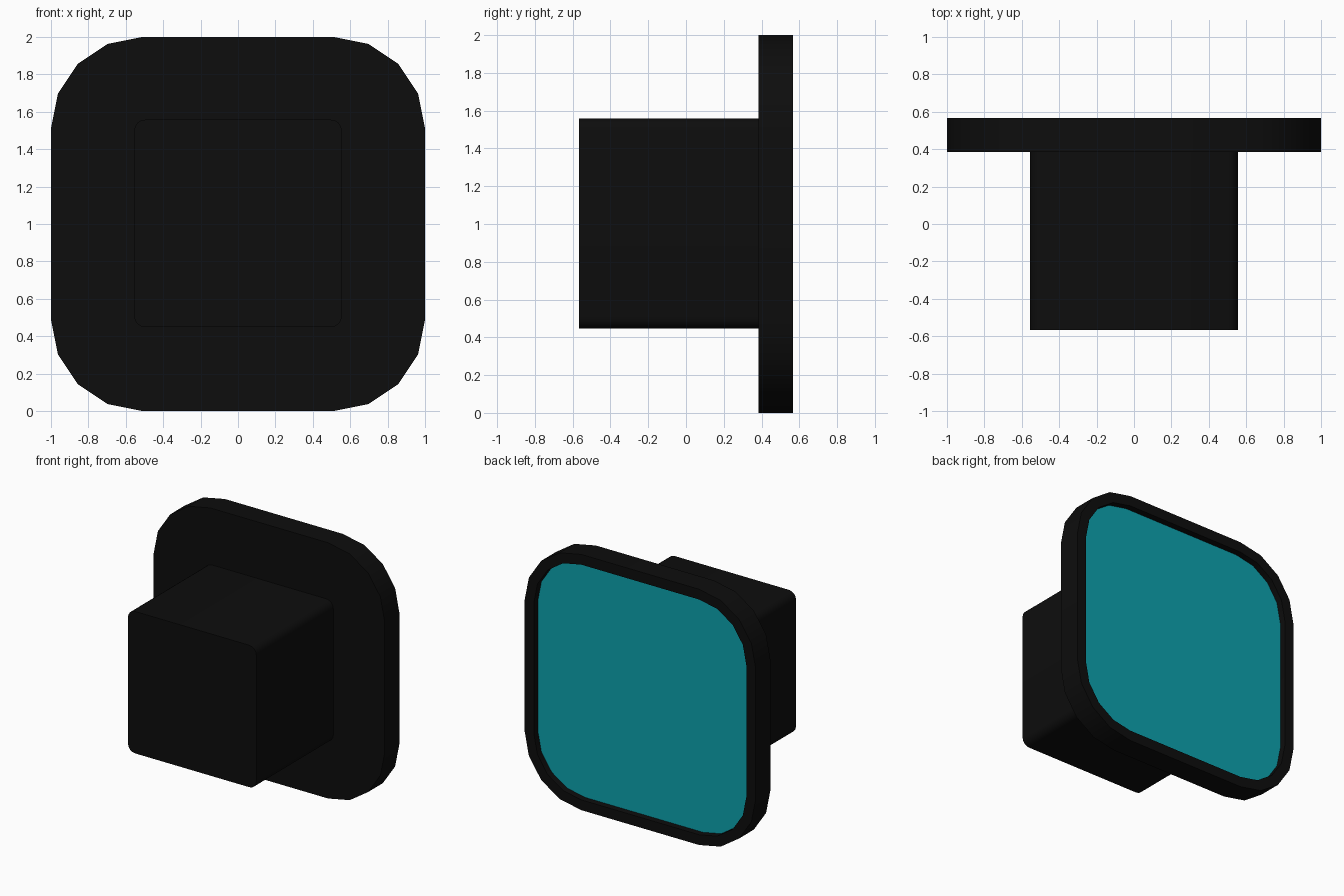
import bpy, bmesh
from math import sin, cos, pi, radians

if "Cube" in bpy.data.objects:
    bpy.data.objects.remove(bpy.data.objects["Cube"])


def material(name, color):
    m = bpy.data.materials.new(name)
    m.diffuse_color = color
    m.use_nodes = True
    m.node_tree.nodes["Principled BSDF"].inputs["Base Color"].default_value = m.diffuse_color
    return m


def rounded_square(half, radius, y, steps=4, cz=1.0):
    """Rounded square outline in the XZ plane at depth y."""
    c = half - radius
    pts = []
    for q, (sx, sz) in enumerate([(1, 1), (-1, 1), (-1, -1), (1, -1)]):
        for i in range(steps + 1):
            a = (q + i / steps) * pi / 2
            pts.append((sx * c + radius * cos(a), y, cz + sz * c + radius * sin(a)))
    return pts


def loft(name, rings, mat, cap_start=True, cap_end=True):
    """Bridge consecutive outlines and optionally cap both ends."""
    bm = bmesh.new()
    loops = [[bm.verts.new(p) for p in ring] for ring in rings]
    for a, b in zip(loops, loops[1:]):
        n = len(a)
        for i in range(n):
            j = (i + 1) % n
            bm.faces.new((a[i], a[j], b[j], b[i]))
    if cap_start:
        bm.faces.new(loops[0])
    if cap_end:
        bm.faces.new(loops[-1][::-1])
    bmesh.ops.recalc_face_normals(bm, faces=bm.faces)
    me = bpy.data.meshes.new(name)
    bm.to_mesh(me)
    bm.free()
    me.materials.append(mat)
    ob = bpy.data.objects.new(name, me)
    bpy.context.collection.objects.link(ob)
    bpy.ops.object.select_all(action='DESELECT')
    ob.select_set(True)
    bpy.context.view_layer.objects.active = ob
    bpy.ops.object.shade_smooth_by_angle(angle=radians(30))
    return ob


black = material("black_plastic", (0.004, 0.004, 0.004, 1))
teal = material("teal_panel", (0.004, 0.36, 0.42, 1))

FRONT, BACK, FLOOR = 0.385, 0.567, 0.517

# Wide plate with a raised rim around a shallow recess at the back
loft("plate", [rounded_square(1.0, 0.49, FRONT),
               rounded_square(1.0, 0.49, BACK),
               rounded_square(0.92, 0.41, BACK),
               rounded_square(0.92, 0.41, FLOOR)], black, cap_end=False)

# Teal panel closing the recess, facing +y
panel = loft("panel", [rounded_square(0.92, 0.41, FLOOR)], teal, cap_end=False)
if panel.data.polygons[0].normal.y < 0:
    panel.data.flip_normals()

# Square block projecting to the front
loft("front_block", [rounded_square(0.555, 0.06, -0.567, cz=1.003),
                     rounded_square(0.555, 0.06, FRONT, cz=1.003)], black)
